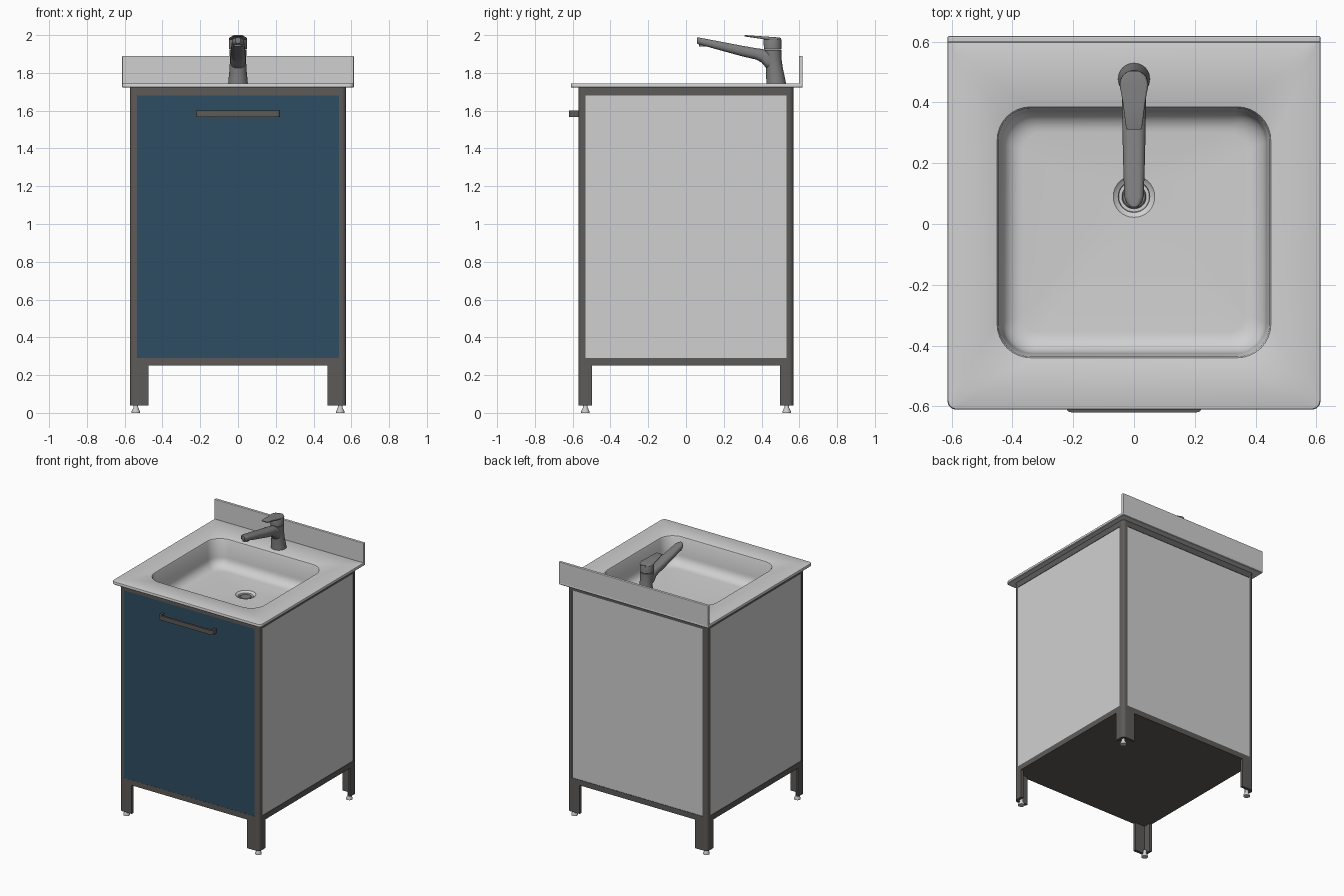
import bpy, bmesh, math
from mathutils import Vector

cube = bpy.data.objects.get("Cube")
if cube:
    bpy.data.objects.remove(cube)


def material(name, rgb):
    m = bpy.data.materials.new(name)
    m.use_nodes = True
    m.diffuse_color = (*rgb, 1)
    m.node_tree.nodes["Principled BSDF"].inputs["Base Color"].default_value = (*rgb, 1)
    return m


LIGHT = material("light grey", (0.63, 0.63, 0.63))
FRAME = material("dark warm grey", (0.11, 0.105, 0.10))
BLUE = material("deep blue", (0.028, 0.074, 0.122))
METAL = material("tap metal grey", (0.21, 0.21, 0.21))


def finish(name, bm, mat, smooth=True):
    bmesh.ops.recalc_face_normals(bm, faces=bm.faces)
    me = bpy.data.meshes.new(name)
    bm.to_mesh(me)
    bm.free()
    me.materials.append(mat)
    ob = bpy.data.objects.new(name, me)
    bpy.context.collection.objects.link(ob)
    if smooth:
        bpy.ops.object.select_all(action='DESELECT')
        ob.select_set(True)
        bpy.context.view_layer.objects.active = ob
        bpy.ops.object.shade_smooth_by_angle(angle=math.radians(35))
    return ob


def loft(name, rings, mat, cap_start=True, cap_end=True):
    """Skin a list of equal-length point rings."""
    bm = bmesh.new()
    loops = [[bm.verts.new(p) for p in ring] for ring in rings]
    n = len(loops[0])
    for a, b in zip(loops, loops[1:]):
        for i in range(n):
            j = (i + 1) % n
            bm.faces.new((a[i], a[j], b[j], b[i]))
    if cap_start:
        bm.faces.new(loops[0])
    if cap_end:
        bm.faces.new(loops[-1])
    return finish(name, bm, mat)


def prism(name, outline, z0, z1, mat):
    return loft(name, [[(x, y, z) for x, y in outline] for z in (z0, z1)], mat)


def box(name, x0, x1, y0, y1, z0, z1, mat):
    bm = bmesh.new()
    bmesh.ops.create_cube(bm, size=1)
    for v in bm.verts:
        v.co = Vector(((x0 + x1) / 2 + v.co.x * (x1 - x0),
                       (y0 + y1) / 2 + v.co.y * (y1 - y0),
                       (z0 + z1) / 2 + v.co.z * (z1 - z0)))
    return finish(name, bm, mat, False)


def arc(cx, cy, r, start, steps=8):
    angles = [math.radians(start + 90 * i / steps) for i in range(steps + 1)]
    return [(cx + r * math.cos(a), cy + r * math.sin(a)) for a in angles]


def round_rect(hx, y0, y1, r, r_back=None):
    rb = r if r_back is None else r_back
    return (arc(hx - rb, y1 - rb, rb, 0) + arc(-hx + rb, y1 - rb, rb, 90)
            + arc(-hx + r, y0 + r, r, 180) + arc(hx - r, y0 + r, r, 270))


def flat_ring(z, *rect):
    return [(x, y, z) for x, y in round_rect(*rect)]


def disc(cy, z, r):
    # slightly under full radius keeps corner points distinct
    return flat_ring(z, r, cy - r, cy + r, r * 0.98)


def upright_ring(y, z, hw, hh):
    r = min(hw, hh) * 0.9
    return [(x, y, z + h) for x, h in round_rect(hw, -hh, hh, r)]


# Cabinet extents
X, Y, POST = 0.573, 0.57, 0.037
LOW, RAIL_LOW, RAIL_HIGH, TOP = 0.25, 0.29, 1.68, 1.722

# Corner posts, angled legs and feet
for side, sx in (("left", 1), ("right", -1)):
    for end, sy in (("front", -1), ("back", 1)):
        corner = arc(X - 0.025, Y - 0.025, 0.025, 0)
        post = corner + [(X - POST, Y), (X - POST, Y - POST), (X, Y - POST)]
        leg = corner + [(0.473, Y), (0.473, Y - 0.02), (X - 0.02, Y - 0.02),
                        (X - 0.02, 0.497), (X, 0.497)]
        tag = f"{end}_{side}"
        prism("post_" + tag, [(x * sx, y * sy) for x, y in post], LOW, TOP, FRAME)
        prism("leg_" + tag, [(x * sx, y * sy) for x, y in leg], 0.038, LOW, FRAME)
        foot = [(0, 0.022), (0.008, 0.022), (0.03, 0.012), (0.05, 0.012)]
        ob = loft("foot_" + tag, [disc(0, z, r) for z, r in foot], LIGHT)
        ob.location = (0.541 * sx, 0.533 * sy, 0)

# Frame rails and infill panels
PX, PY = X - POST, Y - POST
for level, z0, z1 in (("lower", LOW, RAIL_LOW), ("upper", RAIL_HIGH, TOP)):
    for side, s in (("left", 1), ("right", -1)):
        xs = sorted((s * X, s * PX))
        box(f"{level}_rail_{side}", *xs, -PY, PY, z0, z1, FRAME)
    for end, s in (("front", -1), ("back", 1)):
        ys = sorted((s * Y, s * PY))
        box(f"{level}_rail_{end}", -PX, PX, *ys, z0, z1, FRAME)

for side, s in (("left", 1), ("right", -1)):
    xs = sorted((s * (X - 0.003), s * (X - 0.025)))
    box("side_panel_" + side, *xs, -PY, PY, RAIL_LOW, RAIL_HIGH, LIGHT)
box("back_panel", -PX, PX, Y - 0.025, Y - 0.003, RAIL_LOW, RAIL_HIGH, LIGHT)
box("door", -PX, PX, -Y + 0.001, -Y + 0.025, RAIL_LOW, RAIL_HIGH, BLUE)
box("bottom_panel", -PX, PX, -PY, PY, LOW, LOW + 0.015, FRAME)

# Door handle, a flat bar bent back at both ends
half = [(0.207, -Y), (0.207, -0.605)]
outer = [(0.222, -Y)] + [(x, y) for x, y in reversed(arc(0.207, -0.604, 0.015, 270))]
handle = outer + [(-x, y) for x, y in reversed(outer)]
handle += [(-x, y) for x, y in half] + half[::-1]
prism("door_handle", handle, 1.567, 1.60, FRAME)

# Countertop with moulded basin, skinned from the underside to the drain
CX, FRONT, BACK, DECK = 0.613, -0.61, 0.618, 1.745
rings = [flat_ring(TOP, 0.52, -0.52, 0.52, 0.03)]
for inset, z in ((0.004, TOP), (0, TOP + 0.004), (0, DECK - 0.007),
                 (0.002, DECK - 0.002), (0.007, DECK)):
    rings.append(flat_ring(z, CX - inset, FRONT + inset, BACK - inset, 0.028, 0.008))
FLOOR, FILLET = 1.545, 0.07
wall = [(-0.004, DECK), (0, DECK - 0.002), (0.004, DECK - 0.01), (0.015, FLOOR + FILLET)]
for i in range(1, 8):
    a = math.pi / 2 * i / 7
    wall.append((0.015 + FILLET * (1 - math.cos(a)), FLOOR + FILLET * (1 - math.sin(a))))
for inset, z in wall:
    rings.append(flat_ring(z, 0.45 - inset, -0.44 + inset, 0.385 - inset,
                           max(0.11 - inset * 0.6, 0.03)))
DRAIN = 0.09
for r, z in ((0.068, 1.54), (0.06, 1.532), (0.052, 1.528), (0.05, 1.512)):
    rings.append(disc(DRAIN, z, r))
loft("countertop_basin", rings, LIGHT, cap_start=False)
loft("drain_plug", [disc(DRAIN, z, r) for z, r in
                    ((1.51, 0.04), (1.524, 0.04), (1.527, 0.036))], METAL)

# Backsplash
splash = box("backsplash", -CX, CX, 0.597, 0.618, DECK - 0.01, 1.89, LIGHT)
bevel = splash.modifiers.new("soft_edges", 'BEVEL')
bevel.width = 0.004
bevel.segments = 2

# Tap: leaning body with cap, tapered spout, nozzle and lever
body = [(0.477, DECK, 0.052), (0.476, 1.757, 0.051), (0.468, 1.83, 0.044),
        (0.462, 1.88, 0.043), (0.459, 1.922, 0.046)]
loft("tap_body", [disc(y, z, r) for y, z, r in body], METAL)
cap = [(0.459, 1.924, 0.043), (0.459, 1.927, 0.047), (0.458, 1.975, 0.047),
       (0.458, 1.985, 0.043)]
loft("tap_cap", [disc(y, z, r) for y, z, r in cap], METAL)
spout = [(0.45, 1.868, 0.040, 0.05), (0.425, 1.873, 0.040, 0.048),
         (0.40, 1.891, 0.039, 0.036), (0.37, 1.901, 0.039, 0.030),
         (0.30, 1.915, 0.038, 0.028), (0.18, 1.943, 0.035, 0.023),
         (0.09, 1.964, 0.032, 0.019), (0.068, 1.969, 0.025, 0.018),
         (0.057, 1.972, 0.013, 0.016)]
loft("tap_spout", [upright_ring(*s) for s in spout], METAL)
loft("tap_nozzle", [disc(0.09, z, 0.022) for z in (1.94, 1.96)], METAL)
lever = [(0.311, 1.996, 0.022, 0.003), (0.315, 1.996, 0.026, 0.004),
         (0.40, 1.987, 0.037, 0.007), (0.458, 1.98, 0.047, 0.01),
         (0.485, 1.978, 0.040, 0.01), (0.503, 1.976, 0.018, 0.009)]
loft("tap_lever", [upright_ring(*s) for s in lever], METAL)
